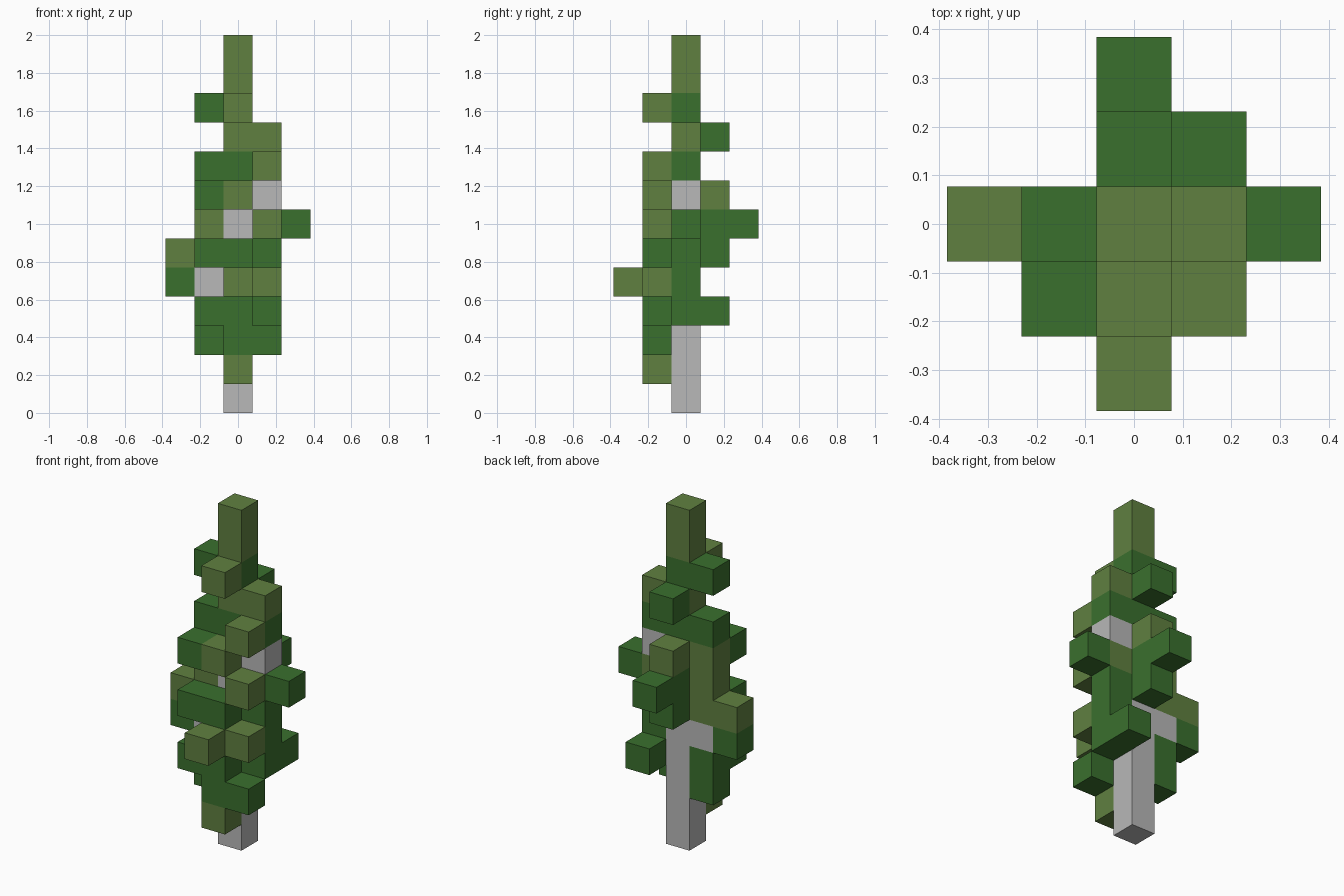
import bpy
import bmesh
from mathutils import Vector

cube = bpy.data.objects.get("Cube")
if cube:
    bpy.data.objects.remove(cube, do_unlink=True)

SIZE = 2 / 13  # edge of one block

# Steps from the trunk axis: C centre, L left, R right, F front, B back
STEP = {"C": (0, 0), "L": (1, 0), "R": (-1, 0), "F": (0, -1), "B": (0, 1)}

# Blocks of each layer, bottom to top: trunk | dark leaves | light leaves
LAYERS = [
    "C     |             |",
    "C     |             | F",
    "C     | F FL R      |",
    "C     | F FR R L BL |",
    "C R   | L RR        | F FF FL",
    "C     | F FR L B    | R RR",
    "C     | LL B BB     | FL L R",
    "C L   | FR          | F B R",
    "      | C L R       | FL",
    "      | B           | C L",
    "      | C R         | F",
    "      |             | C",
    "      |             | C",
]

PARTS = [
    ("trunk", "pale grey bark", (0.48, 0.48, 0.48, 1)),
    ("dark_leaves", "dark green", (0.042, 0.162, 0.027, 1)),
    ("light_leaves", "olive green", (0.117, 0.216, 0.051, 1)),
]


def make_material(name, colour):
    mat = bpy.data.materials.new(name)
    mat.use_nodes = True
    mat.diffuse_color = colour
    shader = mat.node_tree.nodes["Principled BSDF"]
    shader.inputs["Base Color"].default_value = colour
    shader.inputs["Roughness"].default_value = 0.9
    return mat


def read_cells():
    """Map each occupied grid cell to the index of its part."""
    cells = {}
    for level, row in enumerate(LAYERS):
        for part, group in enumerate(row.split("|")):
            for word in group.split():
                x = sum(STEP[c][0] for c in word)
                y = sum(STEP[c][1] for c in word)
                cells[(x, y, level)] = part
    return cells


def build_part(name, mat, own, occupied):
    """Join blocks into one shell, leaving out faces hidden by neighbours."""
    bm = bmesh.new()
    for cell in own:
        centre = Vector(cell) * SIZE + Vector((0, 0, SIZE / 2))
        block = bmesh.ops.create_cube(bm, size=SIZE)
        faces = {f for v in block["verts"] for f in v.link_faces}
        hidden = []
        for f in faces:
            f.normal_update()
            near = tuple(c + round(n) for c, n in zip(cell, f.normal))
            if near in occupied:
                hidden.append(f)
        bmesh.ops.translate(bm, verts=block["verts"], vec=centre)
        bmesh.ops.delete(bm, geom=hidden, context="FACES")
    bmesh.ops.remove_doubles(bm, verts=bm.verts, dist=SIZE / 100)
    mesh = bpy.data.meshes.new(name)
    bm.to_mesh(mesh)
    bm.free()
    mesh.materials.append(mat)
    bpy.context.collection.objects.link(bpy.data.objects.new(name, mesh))


cells = read_cells()
for index, (name, mat_name, colour) in enumerate(PARTS):
    own = [c for c, part in cells.items() if part == index]
    build_part(name, make_material(mat_name, colour), own, cells)
